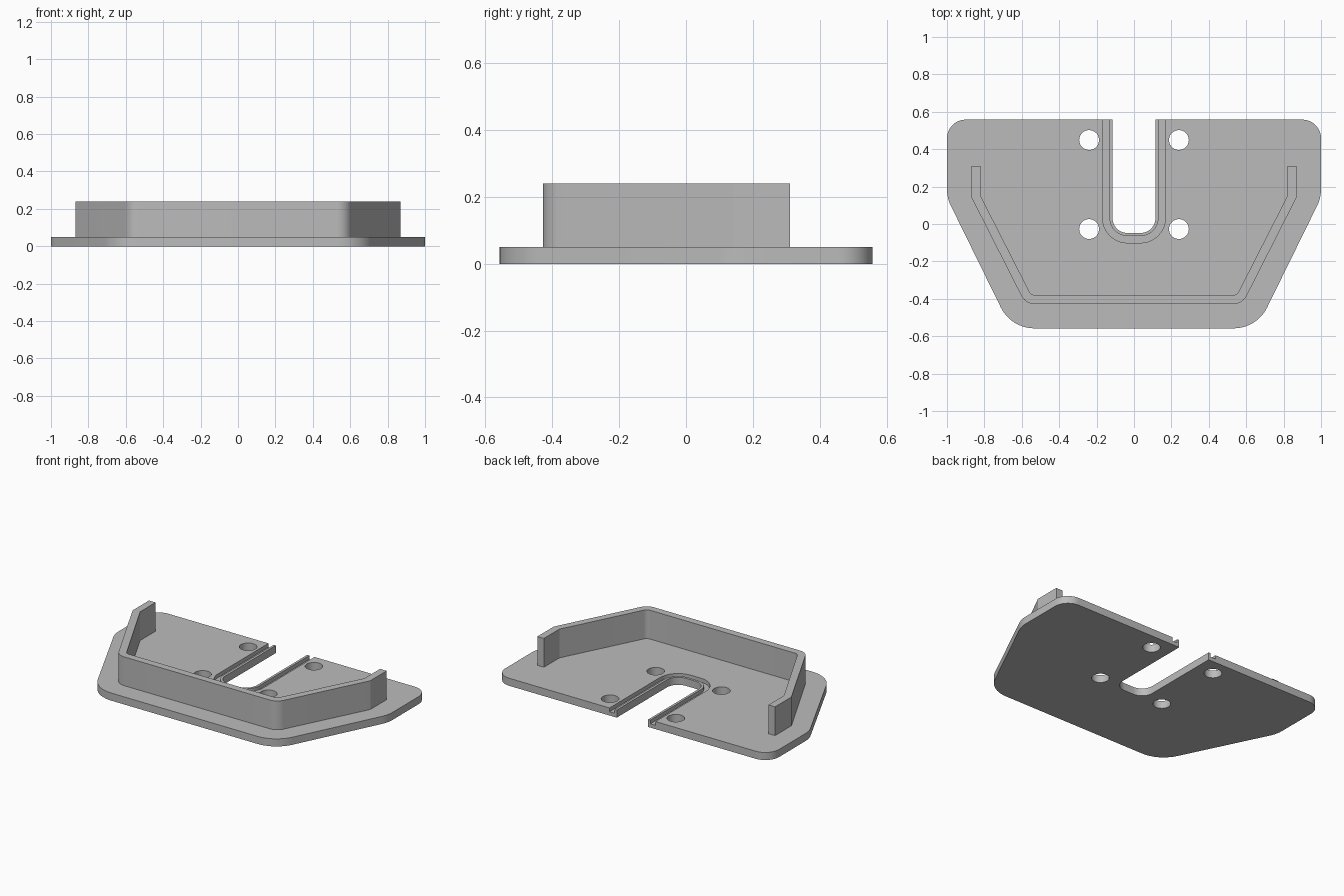
import bpy
import bmesh
import math
from mathutils import Vector

if "Cube" in bpy.data.objects:
    bpy.data.objects.remove(bpy.data.objects["Cube"], do_unlink=True)

HALF_DEPTH = 0.558
PLATE_TOP = 0.05
WALL_TOP = 0.24
GROOVE_FLOOR = 0.025

grey = bpy.data.materials.new("plain grey")
grey.use_nodes = True
grey.diffuse_color = (0.5, 0.5, 0.5, 1)
grey.node_tree.nodes["Principled BSDF"].inputs["Base Color"].default_value = (0.5, 0.5, 0.5, 1)


def rounded(corners, steps=10):
    """Closed outline from (x, y, radius) corners, each replaced by an arc."""
    points = []
    for i, (x, y, radius) in enumerate(corners):
        here = Vector((x, y))
        if radius == 0:
            points.append(here)
            continue
        to_prev = (Vector(corners[i - 1][:2]) - here).normalized()
        to_next = (Vector(corners[(i + 1) % len(corners)][:2]) - here).normalized()
        half = to_prev.angle(to_next) / 2
        centre = here + (to_prev + to_next).normalized() * radius / math.sin(half)
        start = here + to_prev * radius / math.tan(half) - centre
        end = here + to_next * radius / math.tan(half) - centre
        turn = math.atan2(start.x * end.y - start.y * end.x, start.dot(end))
        for s in range(steps + 1):
            a = turn * s / steps
            points.append(centre + Vector((start.x * math.cos(a) - start.y * math.sin(a),
                                           start.x * math.sin(a) + start.y * math.cos(a))))
    return points


def mirrored(half):
    """Continue a right-hand run of corners with its left-hand mirror."""
    return half + [(-x, y, r) for x, y, r in reversed(half)]


def prism(name, outline, bottom, top):
    bm = bmesh.new()
    base = bm.faces.new([bm.verts.new((p.x, p.y, bottom)) for p in outline])
    cap = bmesh.ops.extrude_face_region(bm, geom=[base])["geom"]
    moved = [v for v in cap if isinstance(v, bmesh.types.BMVert)]
    bmesh.ops.translate(bm, verts=moved, vec=(0, 0, top - bottom))
    bmesh.ops.recalc_face_normals(bm, faces=bm.faces)
    mesh = bpy.data.meshes.new(name)
    bm.to_mesh(mesh)
    bm.free()
    mesh.materials.append(grey)
    obj = bpy.data.objects.new(name, mesh)
    bpy.context.collection.objects.link(obj)
    return obj


def activate(obj):
    bpy.ops.object.select_all(action="DESELECT")
    obj.select_set(True)
    bpy.context.view_layer.objects.active = obj


def cut(target, cutter):
    cutter.hide_render = True
    mod = target.modifiers.new("cut", "BOOLEAN")
    mod.operation = "DIFFERENCE"
    mod.solver = "EXACT"
    mod.object = cutter
    activate(target)
    bpy.ops.object.modifier_apply(modifier=mod.name)
    bpy.data.objects.remove(cutter, do_unlink=True)


def slot_run(offset, back):
    """U-shaped run around the slot, moved outwards by an offset."""
    half = [(0.115 + offset, back, 0), (0.115 + offset, -0.048 - offset, 0.08 + offset)]
    return mirrored(half)


# Base plate with its open slot at the back
plate_half = [(1, HALF_DEPTH, 0.1), (1, 0.14, 0.2), (0.657, -HALF_DEPTH, 0.2)]
plate = prism("base_plate", rounded(mirrored(plate_half) + slot_run(0, HALF_DEPTH)[::-1]),
              0, PLATE_TOP)

# Groove that follows the slot, leaving a thin lip
past_back = HALF_DEPTH + 0.1
groove = slot_run(0.053, past_back) + slot_run(0.016, past_back)[::-1]
cut(plate, prism("groove_cutter", rounded(groove), GROOVE_FLOOR, PLATE_TOP + 0.1))

# Four screw holes
for x in (-0.24, 0.24):
    for y in (-0.027, 0.449):
        circle = [Vector((x + 0.053 * math.cos(a), y + 0.053 * math.sin(a)))
                  for a in (math.tau * i / 40 for i in range(40))]
        cut(plate, prism("hole_cutter", circle, -0.1, PLATE_TOP + 0.1))

# Upright wall, open at the back
outer = mirrored([(0.868, 0.311, 0), (0.868, 0.14, 0), (0.58, -0.428, 0.08)])
inner = mirrored([(0.82, 0.311, 0), (0.82, 0.15, 0), (0.55, -0.38, 0.035)])
wall = prism("upright_wall", rounded(outer + inner[::-1]), PLATE_TOP - 0.01, WALL_TOP)

# Smooth the rounded corners, keep the edges sharp
for part in (plate, wall):
    activate(part)
    bpy.ops.object.shade_smooth_by_angle(angle=math.radians(25))
